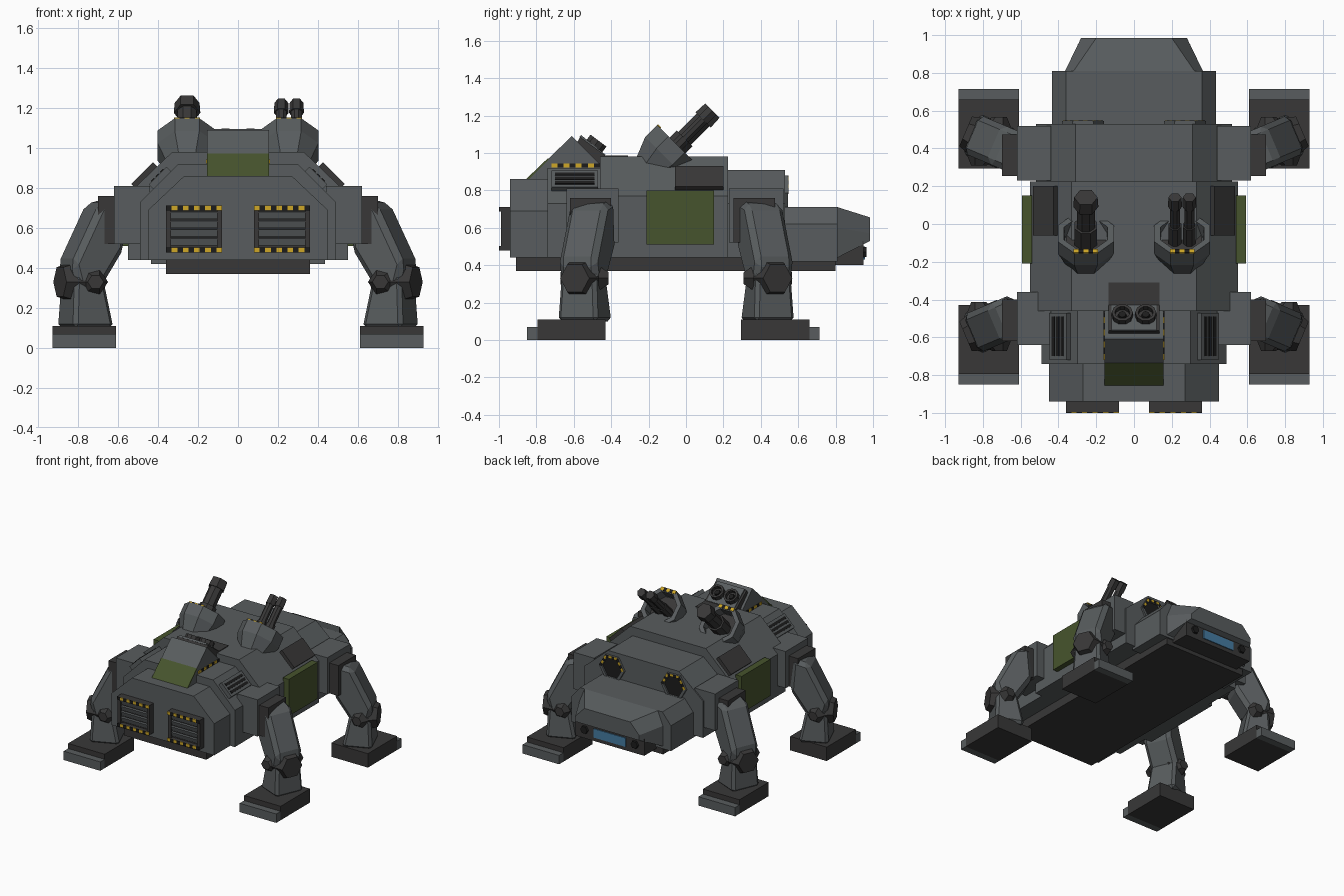
import bpy, bmesh, math
from mathutils import Vector as V

cube = bpy.data.objects.get("Cube")
if cube:
    bpy.data.objects.remove(cube)


def material(name, rgb):
    m = bpy.data.materials.new(name)
    m.use_nodes = True
    m.diffuse_color = (*rgb, 1)
    m.node_tree.nodes["Principled BSDF"].inputs["Base Color"].default_value = (*rgb, 1)
    return m


GRAY = material("hull gray", (.098, .108, .112))
DARK = material("dark gray", (.04, .039, .039))
BLACK = material("black", (.012, .012, .012))
GREEN = material("olive green", (.062, .088, .026))
YELLOW = material("warning yellow", (.62, .39, .02))
BLUE = material("window blue", (.06, .2, .36))


def loft(name, rings, mat, bevel=0):
    """Skin a list of equal point rings and cap both ends."""
    bm = bmesh.new()
    rows = [[bm.verts.new(p) for p in r] for r in rings]
    n = len(rows[0])
    for a, b in zip(rows, rows[1:]):
        for i in range(n):
            j = (i + 1) % n
            bm.faces.new((a[i], a[j], b[j], b[i]))
    bm.faces.new(rows[0])
    bm.faces.new(rows[-1])
    bmesh.ops.recalc_face_normals(bm, faces=bm.faces)
    me = bpy.data.meshes.new(name)
    bm.to_mesh(me)
    bm.free()
    me.materials.append(mat)
    ob = bpy.data.objects.new(name, me)
    bpy.context.collection.objects.link(ob)
    if bevel:
        mod = ob.modifiers.new("chamfer", "BEVEL")
        mod.width, mod.segments = bevel, 1
    return ob


def box(name, x, y, z, mat, bevel=0):
    ring = lambda h: [(x[0], y[0], h), (x[1], y[0], h), (x[1], y[1], h), (x[0], y[1], h)]
    return loft(name, [ring(z[0]), ring(z[1])], mat, bevel)


def hull(name, sections, mat):
    """Sections are (y, half profile of x, z), mirrored across the centre."""
    return loft(name, [[(x, y, z) for x, z in p] + [(-x, y, z) for x, z in reversed(p)]
                       for y, p in sections], mat)


def side_prism(name, profile, half, mat):
    return loft(name, [[(x, y, z) for y, z in profile] for x in (-half, half)], mat)


def ring(c, d, r, n, turn=0):
    d = V(d).normalized()
    u = V((1, 0, 0)) if abs(d.x) < .5 else d.cross(V((0, 0, 1))).normalized()
    w = d.cross(u)
    return [V(c) + r * (u * math.cos(t) + w * math.sin(t))
            for t in (math.tau * i / n + turn for i in range(n))]


def rod(name, p, q, r0, r1, n, mat, turn=0):
    d = V(q) - V(p)
    return loft(name, [ring(p, d, r0, n, turn), ring(q, d, r1, n, turn)], mat)


def bar(name, p, q, across, w, t, mat):
    """Square beam from p to q, w wide along across and t thick."""
    p, q, a = V(p), V(q), V(across).normalized()
    b = (q - p).cross(a).normalized()
    cor = [(a * i * w + b * j * t) / 2 for i, j in ((-1, -1), (1, -1), (1, 1), (-1, 1))]
    return loft(name, [[p + c for c in cor], [q + c for c in cor]], mat)


def stripes(name, p, q, across, w, t, n):
    p, q = V(p), V(q)
    for i in range(n):
        bar(name, p.lerp(q, i / n), p.lerp(q, (i + 1) / n), across, w, t,
            BLACK if i % 2 else YELLOW)


# Hull sections along the length
def shell(name, y0, y1, wide, shoulder, flat, top):
    prof = [(wide, .44), (wide, shoulder), (flat, top)]
    hull(name, [(y0, prof), (y1, prof)], GRAY)


shell("front_hull", -.94, -.74, .45, .69, .27, .86)
shell("forward_hull", -.74, -.46, .49, .73, .3, .92)
shell("main_hull", -.46, .225, .55, .77, .33, .98)
shell("rear_hull", .225, .53, .52, .73, .31, .91)
box("belly_plate", (-.36, .36), (-.91, .8), (.37, .44), DARK)

# Cabin with sloped nose
base = [(.435, .42), (.435, .62), (.36, .71)]
hull("cabin", [(.5, base), (.81, base)], GRAY)
hull("nose", [(.81, [(.365, .44), (.365, .6), (.32, .71)]),
              (.985, [(.28, .53), (.28, .57), (.2, .655)])], GRAY)
box("window_frame", (-.3, .3), (.78, .95), (.4, .53), DARK)
box("window", (-.14, .14), (.949, .957), (.43, .5), BLUE)
for s in (-1, 1):
    rod("nose_lamp", (s * .22, .94, .47), (s * .22, .965, .47), .035, .03, 6, BLACK)

# Central launcher turret
side_prism("launcher_housing", [(-.85, .86), (-.61, 1.09), (-.46, .94), (-.46, .86)], .155, GRAY)
side_prism("green_front_plate", [(-.857, .858), (-.738, .972), (-.732, .966), (-.85, .85)], .156, GREEN)
side_prism("launcher_block", [(-.6, 1.03), (-.565, 1.085), (-.43, .985), (-.31, .985), (-.31, .9), (-.6, .9)], .135, DARK)
side_prism("launcher_panel", [(-.57, 1.085), (-.56, 1.095), (-.43, .99), (-.44, .98)], .12, GRAY)
aim = V((0, .6, .8))
for s in (-1, 1):
    c = V((s * .062, -.495, 1.03))
    loft("launch_tube", [ring(c, aim, .056, 10), ring(c + aim * .045, aim, .056, 10),
                         ring(c + aim * .045, aim, .04, 10), ring(c + aim * .015, aim, .04, 10)], DARK)
    rod("launch_tube_core", c, c + aim * .03, .03, .02, 8, BLACK)
    stripes("launcher_stripe", (s * .157, -.72, .933), (s * .157, -.46, .933), (0, 0, 1), .02, .008, 8)

# Parts repeated on both sides
for s in (-1, 1):
    for y0, y1 in ((-.64, -.36), (.23, .52)):
        box("shoulder", (s * .44, s * .62), (y0, y1), (.52, .81), GRAY)
    box("green_side_plate", (s * .54, s * .592), (-.21, .15), (.51, .8), GREEN)
    out, slope = V((s * .7, 0, .7)), V((s * .7, 0, -.7))
    bar("dark_side_box", (s * .455, -.06, .85), (s * .455, .2, .85), slope, .155, .07, DARK)
    bar("side_vent", (s * .385, -.72, .845), (s * .385, -.47, .845), slope, .125, .05, GRAY)
    for k in (-1, 0, 1):
        c = V((s * .385, 0, .845)) + out * .026 + slope * .033 * k
        bar("side_vent_slot", c + V((0, -.7, 0)), c + V((0, -.49, 0)), slope, .02, .008, BLACK)

    # Front grille with louvres and warning stripes
    x0, x1 = s * .08, s * .36
    box("grille_back", (x0, x1), (-.965, -.93), (.485, .71), DARK)
    for a, b in ((.08, .105), (.335, .36)):
        box("grille_side", (s * a, s * b), (-.99, -.94), (.485, .71), DARK)
    for z in (.7, .49):
        box("grille_beam", (x0, x1), (-.995, -.94), (z - .012, z + .012), DARK)
        stripes("grille_stripe", (x0, -.997, z), (x1, -.997, z), (0, 0, 1), .024, .008, 10)
    for k in range(4):
        z = .532 + .044 * k
        bar("louvre", (s * .105, -.972, z), (s * .335, -.972, z), (0, -.3, 1), .036, .014, GRAY)

    # Hexagonal rear ports
    c, back = V((s * .27, .5, .785)), V((0, 1, 0))
    tip = c + back * .045
    loft("rear_port", [ring(c, back, .11, 6), ring(tip, back, .11, 6),
                       ring(tip, back, .085, 6), ring(c + back * .03, back, .085, 6)], GRAY)
    rod("rear_port_core", c, c + back * .034, .084, .084, 6, BLACK)
    rim = ring(tip, back, .098, 6)
    for p, q in zip(rim, rim[1:] + rim[:1]):
        if (p.z + q.z) / 2 > c.z:
            stripes("port_stripe", p, q, back.cross(q - p), .02, .006, 4)

    # Gun turret cup, tilted backwards
    d = V((0, 1, 1)).normalized()
    mouth, root = V((s * .255, -.05, 1.045)), V((s * .255, -.21, .885))
    t = math.pi / 8
    loft("gun_cup", [ring(root, d, .1, 8, t), ring(mouth - d * .09, d, .16, 8, t), ring(mouth, d, .16, 8, t),
                     ring(mouth, d, .125, 8, t), ring(mouth - d * .08, d, .12, 8, t)], GRAY)
    rod("gun_cup_floor", root, mouth - d * .07, .09, .115, 8, DARK, t)
    edge = mouth + V((0, -1, 1)).normalized() * .135 + d * .002
    stripes("cup_stripe", edge - V((.065, 0, 0)), edge + V((.065, 0, 0)), (0, -1, 1), .026, .008, 5)

    # Barrels: one heavy on the right, a pair on the left
    for dx, r in ([(0, .052)] if s < 0 else [(-.038, .029), (.038, .029)]):
        p = mouth + V((dx, 0, -.01)) - d * .08
        rod("gun_barrel", p, p + d * .31, r, r, 8, DARK, t)
        rod("gun_muzzle", p + d * .28, p + d * .35, r * 1.28, r * 1.2, 6, DARK)
        rod("gun_collar", p, p + d * .14, r * 1.25, r * 1.25, 8, DARK, t)

# Four splayed legs
splay = math.radians(23)
thigh = [(-.02, .5), (0, .75), (.12, .72), (.27, .42), (.24, .31), (.11, .3)]
for sx in (-1, 1):
    for sy, hip in ((-1, -.5), (1, .375)):
        out = V((sx * math.cos(splay), sy * math.sin(splay), 0))
        side = V((-sx * math.sin(splay), sy * math.cos(splay), 0))
        org = V((sx * .62, hip + (0 if sy > 0 else .02), 0))
        at = lambda u, w, z: org + out * u + side * w + V((0, 0, z))
        box("hip_block", (sx * .6, sx * .7), (hip - .12, hip + .1), (.52, .76), DARK)
        loft("thigh", [[at(u, w, z) for u, z in thigh] for w in (-.11, .11)], GRAY, .03)
        quad = lambda u0, u1, w, z: [at(u0, -w, z), at(u1, -w, z), at(u1, w, z), at(u0, w, z)]
        loft("shin", [quad(.045, .265, .115, .1), quad(.1, .25, .1, .37)], GRAY, .02)
        rod("knee_cap", at(.19, 0, .33), at(.295, 0, .33), .12, .085, 6, DARK)
        for w in (-1, 1):
            rod("knee_joint", at(.16, w * .08, .33), at(.16, w * .14, .33), .085, .04, 6, DARK)
        # Foot with lower toe step
        fy = -.615 if sy < 0 else .48
        box("foot", (sx * .61, sx * .93), (fy - sy * .185, fy + sy * .18), (0, .11), DARK)
        box("toe", (sx * .61, sx * .93), (fy + sy * .18, fy + sy * .235), (0, .07), GRAY)
